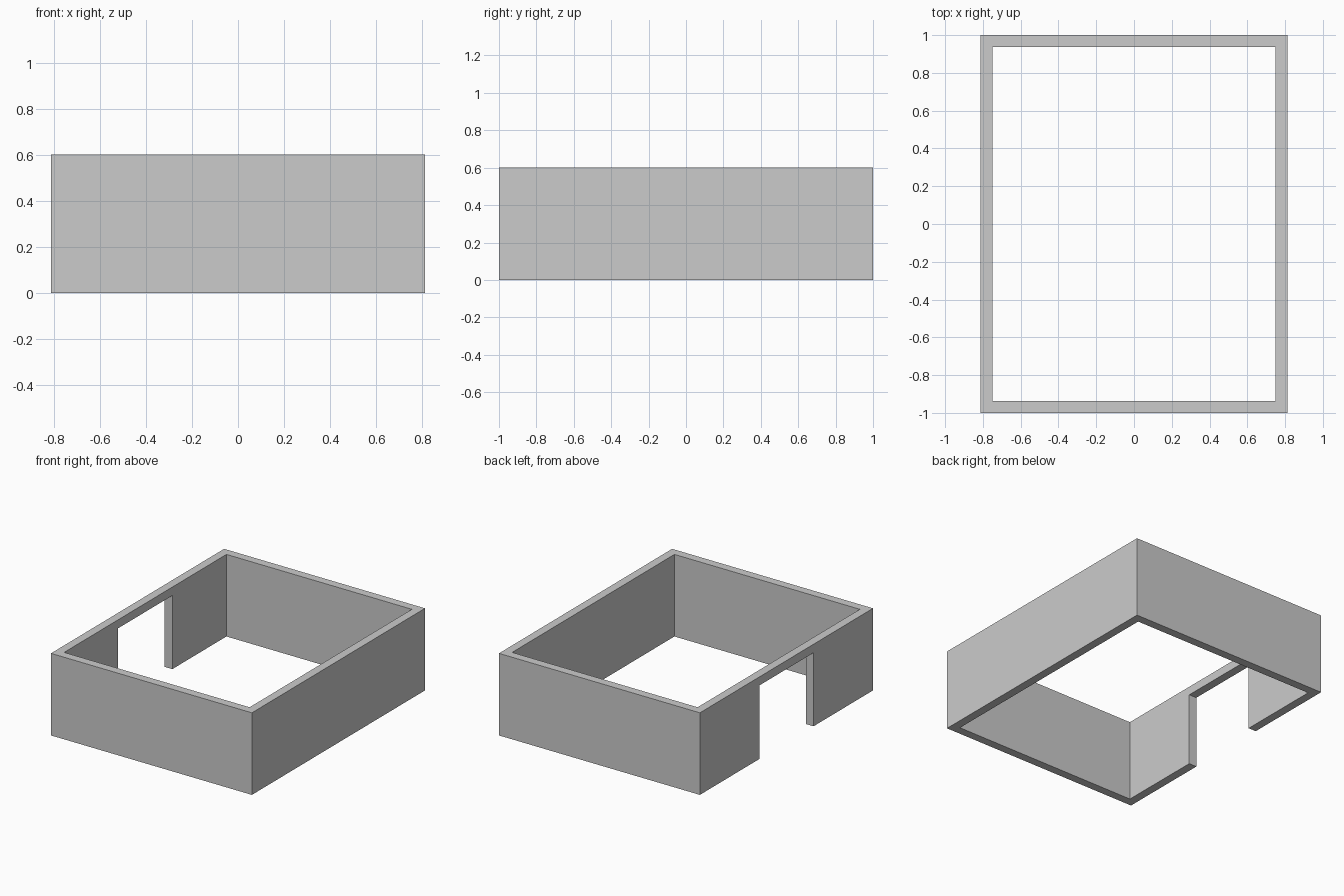
import bpy

if "Cube" in bpy.data.objects:
    bpy.data.objects.remove(bpy.data.objects["Cube"])

W, L, H = 1.625, 2.0, 0.6      # outer size
T = 0.0625                     # wall and lintel thickness
DOOR = 0.625                   # doorway width


def box(name, lo, hi):
    size = [b - a for a, b in zip(lo, hi)]
    mid = [(a + b) / 2 for a, b in zip(lo, hi)]
    bpy.ops.mesh.primitive_cube_add(size=1, location=mid)
    ob = bpy.context.object
    ob.name = name
    ob.scale = size
    bpy.ops.object.transform_apply(location=True, rotation=False, scale=True)
    return ob


def cut(target, cutter):
    mod = target.modifiers.new("cut", 'BOOLEAN')
    mod.operation = 'DIFFERENCE'
    mod.solver = 'EXACT'
    mod.object = cutter
    bpy.context.view_layer.objects.active = target
    bpy.ops.object.modifier_apply(modifier=mod.name)
    bpy.data.objects.remove(cutter, do_unlink=True)


# Solid block that becomes the four walls
walls = box("walls", (-W / 2, -L / 2, 0), (W / 2, L / 2, H))

# Open room, no floor or roof
cut(walls, box("room_cutter", (-W / 2 + T, -L / 2 + T, -1), (W / 2 - T, L / 2 - T, H + 1)))

# Doorway in the left wall, leaving a thin lintel above
cut(walls, box("door_cutter", (-W / 2 - 0.2, -DOOR / 2, -1), (-W / 2 + T + 0.2, DOOR / 2, H - T)))
